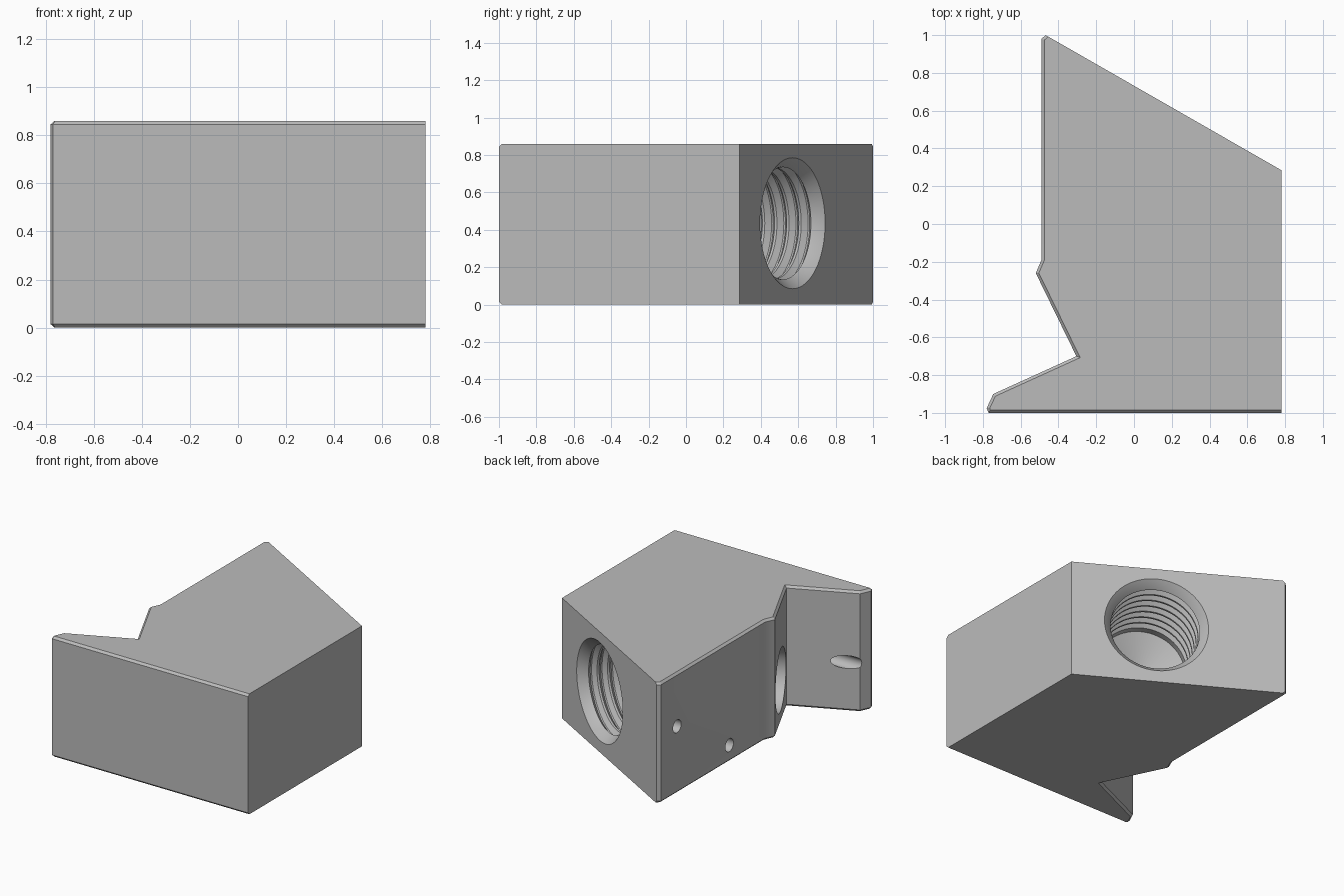
import bpy, bmesh, math
from mathutils import Vector

cube = bpy.data.objects.get("Cube")
if cube:
    bpy.data.objects.remove(cube, do_unlink=True)

HEIGHT = 0.86
CHAMFER = 0.015

metal = bpy.data.materials.new("plain grey metal")
metal.use_nodes = True
grey = (0.5, 0.5, 0.5, 1)
metal.diffuse_color = grey
metal.node_tree.nodes["Principled BSDF"].inputs["Base Color"].default_value = grey


def make_object(name, bm):
    bmesh.ops.recalc_face_normals(bm, faces=bm.faces)
    mesh = bpy.data.meshes.new(name)
    bm.to_mesh(mesh)
    bm.free()
    mesh.materials.append(metal)
    obj = bpy.data.objects.new(name, mesh)
    bpy.context.collection.objects.link(obj)
    return obj


def lathe_cutter(name, start, direction, profile, sides=64):
    """Solid of (radius, depth) rings along a direction, ending in a cap or tip."""
    bm = bmesh.new()
    turn = Vector(direction).to_track_quat("Z", "Y")
    rings = []
    for r, d in profile:
        ring = []
        for i in range(sides):
            a = math.tau * i / sides
            p = Vector((r * math.cos(a), r * math.sin(a), d))
            ring.append(bm.verts.new(Vector(start) + turn @ p))
        rings.append(ring)
    for a, b in zip(rings, rings[1:]):
        for i in range(sides):
            j = (i + 1) % sides
            bm.faces.new((a[i], a[j], b[j], b[i]))
    bm.faces.new(rings[0])
    bm.faces.new(rings[-1])
    obj = make_object(name, bm)
    obj.hide_render = True
    return obj


# Block: extruded outline with a V notch and a slanted back
outline = [(0.78, 0.285), (0.78, -1), (-0.77, -1), (-0.78, -0.975),
           (-0.745, -0.9), (-0.305, -0.7), (-0.52, -0.26),
           (-0.49, -0.19), (-0.49, 0.98), (-0.468, 1)]
bm = bmesh.new()
base = bm.faces.new([bm.verts.new((x, y, 0)) for x, y in outline])
top = bmesh.ops.extrude_face_region(bm, geom=[base])["geom"]
bmesh.ops.translate(bm, vec=(0, 0, HEIGHT),
                    verts=[g for g in top if isinstance(g, bmesh.types.BMVert)])

# Chamfer the top and bottom rims, except at the right side and slanted back
rim = []
for e in bm.edges:
    a, b = (v.co for v in e.verts)
    right_side = min(a.x, b.x) > 0.7
    slant = abs(a.x - b.x) > 1 and max(a.y, b.y) > 0
    if abs(a.z - b.z) < 0.01 and not right_side and not slant:
        rim.append(e)
bmesh.ops.bevel(bm, geom=rim, offset=CHAMFER, segments=1, affect="EDGES", clamp_overlap=False)
block = make_object("drilled_block", bm)

# Threaded socket: countersunk mouth, ring threads, drill cone
thread = [(0.36, -0.01), (0.35, 0), (0.305, 0.05)]
pitch = 0.075
for i in range(7):
    d = 0.06 + i * pitch
    thread += [(0.3, d), (0.33, d + 0.025), (0.33, d + 0.035), (0.3, d + 0.06)]
thread += [(0.3, 0.62), (0.01, 0.79)]
cutters = [lathe_cutter("thread_cutter", (0.282, 0.57, 0.435), (-0.5, -0.866, 0), thread)]

# Round seat bored square into the notch wall
cutters.append(lathe_cutter("seat_cutter", (-0.4125, -0.48, 0.3), (0.898, 0.439, 0),
                            [(0.22, -0.05), (0.22, 0.4)]))

# Three small pin holes, all bored along x
for x, y, z in [(-0.49, 0.8, 0.48), (-0.49, 0.21, 0.12), (-0.67, -0.866, 0.35)]:
    cutters.append(lathe_cutter("pin_cutter", (x - 0.13, y, z), (1, 0, 0),
                                [(0.046, 0), (0.046, 0.4)], 32))

# Cut the holes and drop the cutters
bpy.context.view_layer.objects.active = block
for cutter in cutters:
    cut = block.modifiers.new("hole", "BOOLEAN")
    cut.operation = "DIFFERENCE"
    cut.solver = "EXACT"
    cut.object = cutter
    bpy.ops.object.modifier_apply(modifier=cut.name)
    bpy.data.objects.remove(cutter, do_unlink=True)

bpy.ops.object.select_all(action="DESELECT")
block.select_set(True)
bpy.ops.object.shade_smooth_by_angle(angle=math.radians(25))
